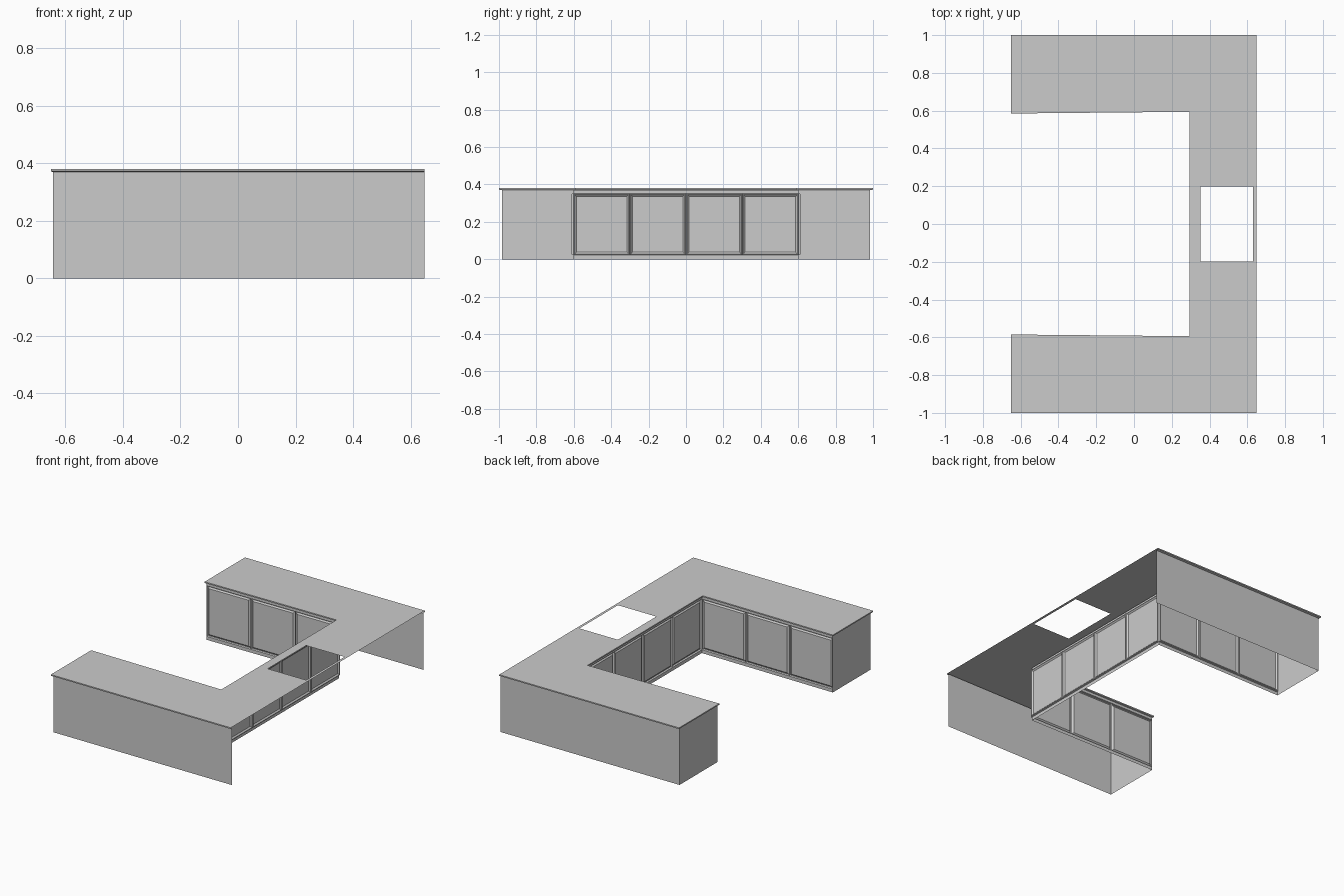
import bpy, bmesh

if "Cube" in bpy.data.objects:
    bpy.data.objects.remove(bpy.data.objects["Cube"])

X, TOP, LIP, WALL = 0.648, 0.38, 0.372, 0.369


def finish(bm, name):
    bmesh.ops.remove_doubles(bm, verts=bm.verts, dist=1e-5)
    mesh = bpy.data.meshes.new(name)
    bm.to_mesh(mesh)
    bm.free()
    ob = bpy.data.objects.new(name, mesh)
    bpy.context.collection.objects.link(ob)
    return ob


def face(bm, pts):
    return bm.faces.new([bm.verts.new(p) for p in pts])


def ribbon(bm, low, z0, high, z1):
    """Strip of quads joining two matching outlines."""
    for i in range(len(low) - 1):
        face(bm, [(*low[i], z0), (*low[i + 1], z0), (*high[i + 1], z1), (*high[i], z1)][::-1])


def mirrored(half):
    return half + [(x, -y) for x, y in reversed(half)]


# Outlines of the worktop edge and of the cabinet walls, open along the back (+x)
edge = mirrored([(X, -1), (-0.65, -1), (-0.65, -0.585), (0.295, -0.594)])
wall = mirrored([(X, -0.985), (-0.643, -0.985), (-0.643, -0.594), (0.307, -0.602)])

# Worktop: thin sheet with sink opening and a turned-down lip
bm = bmesh.new()
for s in (1, -1):
    face(bm, [(x, y * s, TOP) for x, y in
              [(-0.65, 1), (-0.65, 0.585), (0.295, 0.594), (X, 0.594), (X, 1)]][::s])
hx0, hx1, hy = 0.353, 0.63, 0.198
for x0, x1, y0, y1 in [(0.295, hx0, -0.594, 0.594), (hx1, X, -0.594, 0.594),
                       (hx0, hx1, hy, 0.594), (hx0, hx1, -0.594, -hy)]:
    face(bm, [(x0, y0, TOP), (x1, y0, TOP), (x1, y1, TOP), (x0, y1, TOP)])
ribbon(bm, edge, LIP, edge, TOP)
ribbon(bm, wall, WALL, edge, LIP)
finish(bm, "worktop")

# Plain outer walls and end panels
for name, part in (("outer_wall_front", wall[:3]), ("outer_wall_rear", wall[5:])):
    bm = bmesh.new()
    ribbon(bm, part, 0, part, WALL)
    finish(bm, name)


def door_run(name, a, b, count):
    """Cabinet front split into framed doors with grooved raised panels."""
    bm = bmesh.new()
    doors = []
    levels = [0, 0.022, 0.352, WALL]
    at = lambda t: (a[0] + (b[0] - a[0]) * t, a[1] + (b[1] - a[1]) * t)
    for i in range(count):
        p, q = at(i / count), at((i + 1) / count)
        for k in range(3):
            z0, z1 = levels[k], levels[k + 1]
            f = face(bm, [(*p, z0), (*p, z1), (*q, z1), (*q, z0)])
            if k == 1:
                doors.append(f)
    for thick, depth in ((0.012, 0), (0.004, -0.010), (0.006, 0), (0.012, 0.008)):
        bmesh.ops.inset_individual(bm, faces=doors, thickness=thick, depth=depth)
    finish(bm, name)


# Door fronts facing the inside of the U
door_run("doors_front_arm", wall[2], wall[3], 3)
door_run("doors_back_run", wall[3], wall[4], 4)
door_run("doors_rear_arm", wall[4], wall[5], 3)
